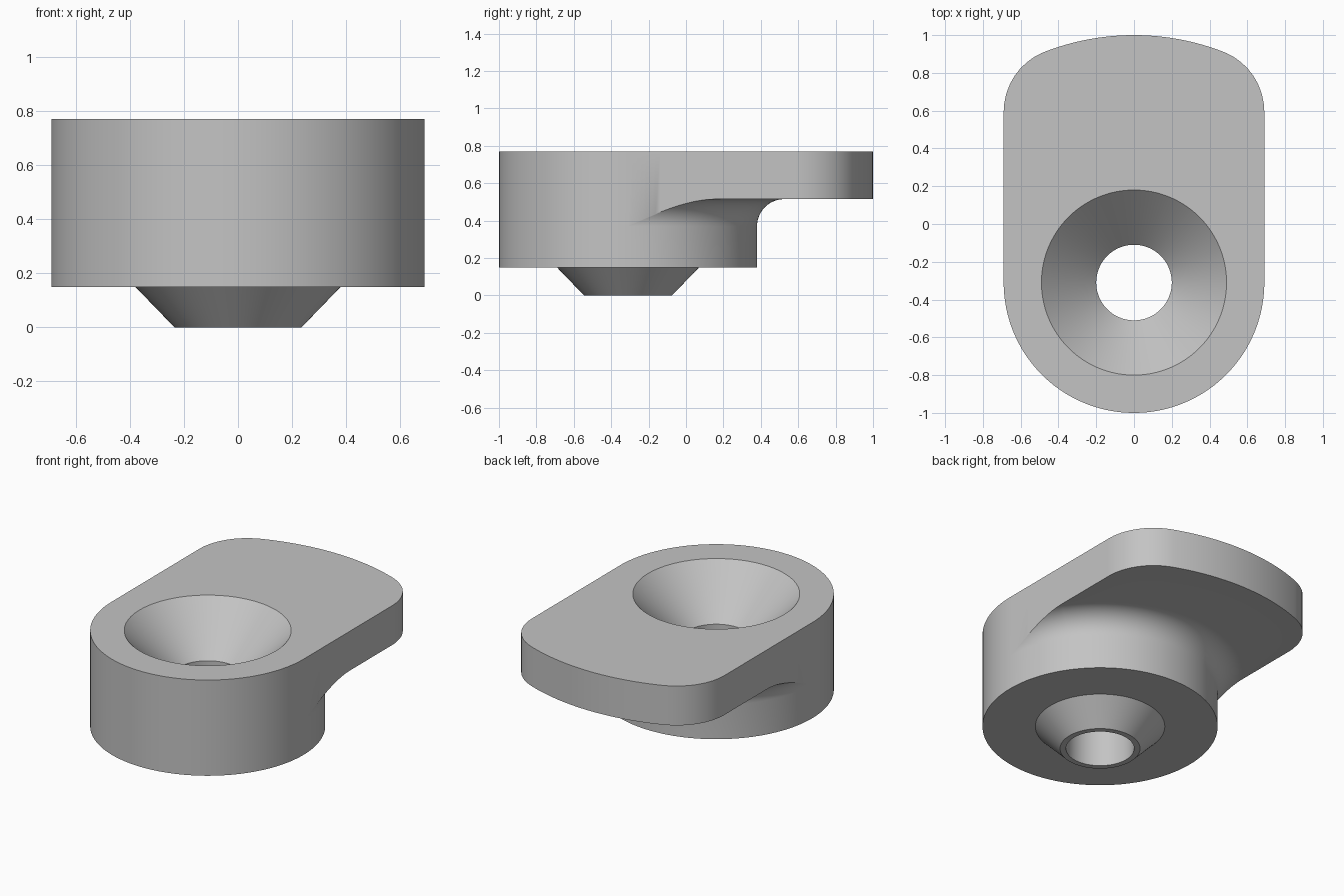
import bpy, bmesh, math

cube = bpy.data.objects.get("Cube")
if cube:
    bpy.data.objects.remove(cube, do_unlink=True)

# Main dimensions
CENTER_Y = -0.31          # axis of the bore
BODY_R, BACK_R, CORNER_R = 0.69, 1.31, 0.34
BASE_Z, PLATE_Z, TOP_Z = 0.15, 0.515, 0.77
FILLET = 0.145
BORE_R, SINK_R = 0.2, 0.49

# Centre of the rounded back corner, tangent to the side and the back arc
corner_x = BODY_R - CORNER_R
corner_y = math.sqrt((BACK_R - CORNER_R) ** 2 - corner_x ** 2)
side_end = math.atan2(corner_y, BODY_R)
corner_end = math.atan2(corner_y, corner_x)


def outline_radius(angle):
    """Distance from the bore axis to the plan outline."""
    dx, dy = abs(math.cos(angle)), math.sin(angle)
    if dy <= 0:
        return BODY_R
    a = math.atan2(dy, dx)
    if a <= side_end:
        return BODY_R / dx
    if a >= corner_end:
        return BACK_R
    along = dx * corner_x + dy * corner_y
    return along + math.sqrt(along ** 2 + CORNER_R ** 2 - corner_x ** 2 - corner_y ** 2)


def section(angle, steps=14):
    """Closed radial section: boss, body, fillet, plate, countersink, bore."""
    edge = outline_radius(angle)
    fillet_outer = BODY_R + FILLET
    reach = max(0.0, (fillet_outer - edge) / FILLET)
    sweep = math.acos(min(1.0, reach))
    pts = [(BORE_R, 0), (0.235, 0), (0.38, BASE_Z), (BODY_R, BASE_Z)]
    for i in range(steps + 1):
        a = sweep * i / steps
        pts.append((fillet_outer - FILLET * math.cos(a),
                    PLATE_Z - FILLET + FILLET * math.sin(a)))
    pts.append((edge, pts[-1][1]))
    pts += [(edge, TOP_Z), (SINK_R, TOP_Z), (BORE_R, TOP_Z - SINK_R + BORE_R)]
    return pts


# Sweep the section around the bore axis, with columns on every tangent point
breaks = [side_end, corner_end, math.pi - corner_end, math.pi - side_end]
angles = sorted([math.radians(2 * i) for i in range(180)] + breaks)

bm = bmesh.new()
columns = []
for angle in angles:
    columns.append([bm.verts.new((r * math.cos(angle), CENTER_Y + r * math.sin(angle), z))
                    for r, z in section(angle)])
for i, here in enumerate(columns):
    after = columns[(i + 1) % len(columns)]
    for j in range(len(here)):
        k = (j + 1) % len(here)
        bm.faces.new((here[j], after[j], after[k], here[k]))
bmesh.ops.remove_doubles(bm, verts=bm.verts[:], dist=0.0001)
bmesh.ops.dissolve_degenerate(bm, edges=bm.edges[:], dist=0.0001)
bmesh.ops.recalc_face_normals(bm, faces=bm.faces[:])

mesh = bpy.data.meshes.new("countersunk_clamp")
bm.to_mesh(mesh)
bm.free()
clamp = bpy.data.objects.new("countersunk_clamp", mesh)
bpy.context.collection.objects.link(clamp)

# Plain grey material
grey = bpy.data.materials.new("light_grey")
grey.use_nodes = True
color = (0.55, 0.55, 0.55, 1)
grey.diffuse_color = color
grey.node_tree.nodes["Principled BSDF"].inputs["Base Color"].default_value = color
mesh.materials.append(grey)

# Smooth curved walls, crisp rims
bpy.ops.object.select_all(action='DESELECT')
clamp.select_set(True)
bpy.context.view_layer.objects.active = clamp
bpy.ops.object.shade_smooth_by_angle(angle=math.radians(30))
